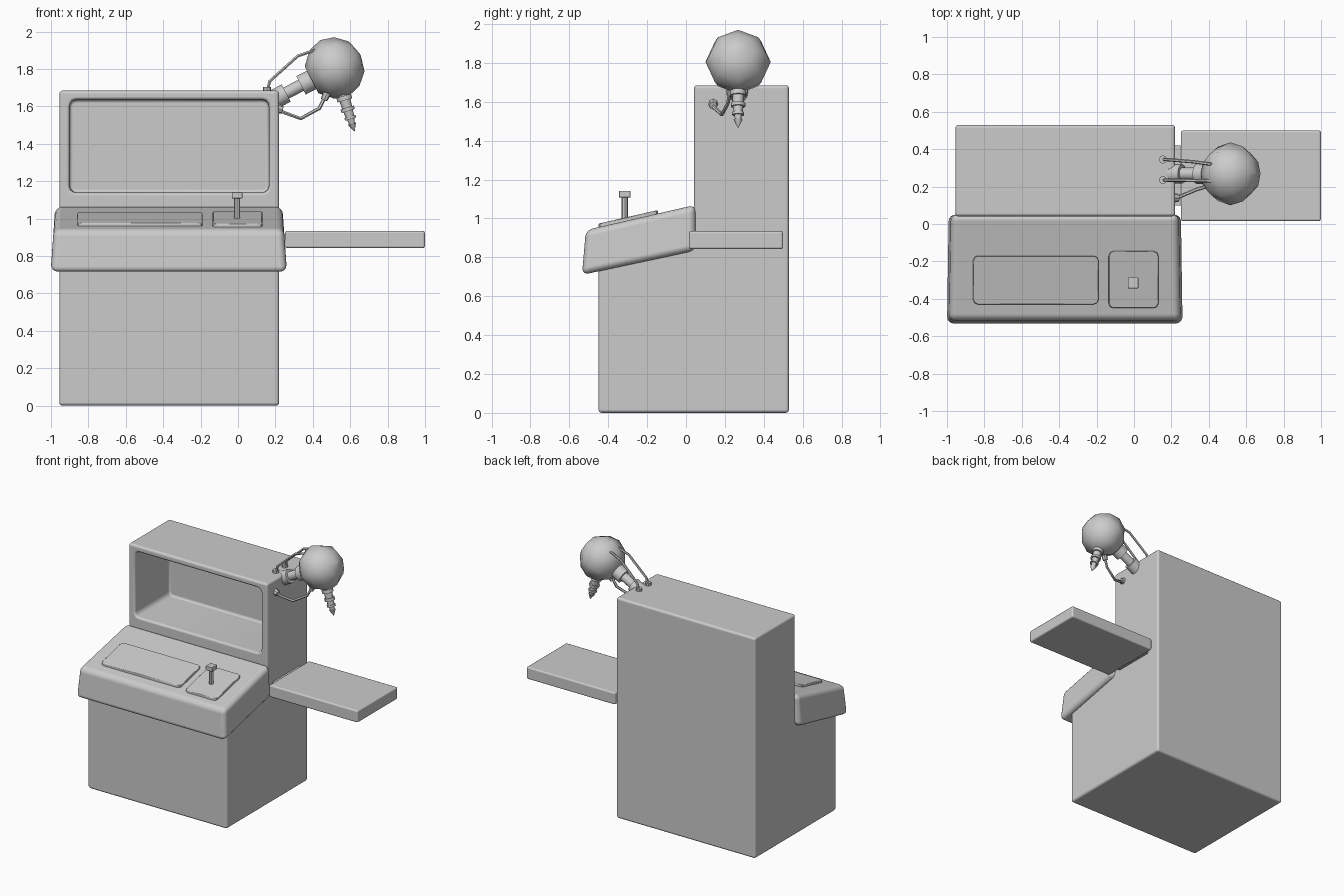
import bpy, bmesh, math
from mathutils import Vector

cube = bpy.data.objects.get("Cube")
if cube:
    bpy.data.objects.remove(cube, do_unlink=True)

GREY = (0.6, 0.6, 0.6, 1)
grey = bpy.data.materials.new("plain grey")
grey.use_nodes = True
grey.diffuse_color = GREY
grey.node_tree.nodes["Principled BSDF"].inputs["Base Color"].default_value = GREY


def activate(ob):
    bpy.ops.object.select_all(action='DESELECT')
    ob.select_set(True)
    bpy.context.view_layer.objects.active = ob


def finish(name, bm, bevel=0, segments=3, angle=40):
    bmesh.ops.recalc_face_normals(bm, faces=bm.faces)
    mesh = bpy.data.meshes.new(name)
    bm.to_mesh(mesh)
    bm.free()
    ob = bpy.data.objects.new(name, mesh)
    bpy.context.collection.objects.link(ob)
    mesh.materials.append(grey)
    activate(ob)
    bpy.ops.object.shade_smooth_by_angle(angle=math.radians(angle))
    if bevel:
        add_bevel(ob, bevel, segments)
    return ob


def add_bevel(ob, width, segments):
    mod = ob.modifiers.new("rounded edges", 'BEVEL')
    mod.width, mod.segments = width, segments
    mod.limit_method, mod.angle_limit = 'ANGLE', math.radians(50)
    mod.harden_normals = True


def prism(points, place, lo, hi):
    """Extrude a 2D outline from lo to hi; place(a, b, depth) gives the position."""
    bm = bmesh.new()
    ends = [[bm.verts.new(place(a, b, d)) for a, b in points] for d in (lo, hi)]
    bm.faces.new(ends[0])
    bm.faces.new(ends[1])
    n = len(points)
    for i in range(n):
        j = (i + 1) % n
        bm.faces.new((ends[0][i], ends[0][j], ends[1][j], ends[1][i]))
    return bm


def rounded(x0, x1, y0, y1, r, steps=3):
    corners = [(x1 - r, y1 - r), (x0 + r, y1 - r), (x0 + r, y0 + r), (x1 - r, y0 + r)]
    out = []
    for k, (cx, cy) in enumerate(corners):
        for s in range(steps + 1):
            t = math.pi / 2 * (k + s / steps)
            out.append((cx + r * math.cos(t), cy + r * math.sin(t)))
    return out


def box(name, x, y, z, bevel=0, segments=2):
    outline = [(x[0], y[0]), (x[1], y[0]), (x[1], y[1]), (x[0], y[1])]
    return finish(name, prism(outline, lambda a, b, d: (a, b, d), *z), bevel, segments)


def lathe(name, origin, axis, profile, sides=12, angle=40):
    """Turn (distance, radius) pairs around an axis through origin."""
    origin, axis = Vector(origin), Vector(axis).normalized()
    side = Vector((0, 1, 0))
    if abs(axis.dot(side)) > 0.9:
        side = Vector((1, 0, 0))
    side = (side - axis * side.dot(axis)).normalized()
    up = axis.cross(side)
    bm = bmesh.new()
    rings = []
    for t, r in profile:
        turns = [2 * math.pi * k / sides for k in range(sides)]
        rings.append([bm.verts.new(origin + axis * t + (side * math.cos(a) + up * math.sin(a)) * r)
                      for a in turns])
    for low, high in zip(rings, rings[1:]):
        for k in range(sides):
            j = (k + 1) % sides
            bm.faces.new((low[k], low[j], high[j], high[k]))
    bm.faces.new(rings[0])
    bm.faces.new(rings[-1])
    return finish(name, bm, angle=angle)


def rod(name, points, radius):
    curve = bpy.data.curves.new(name, 'CURVE')
    curve.dimensions = '3D'
    curve.bevel_depth, curve.bevel_resolution = radius, 1
    curve.use_fill_caps = True
    spline = curve.splines.new('POLY')
    spline.points.add(len(points) - 1)
    for p, co in zip(spline.points, points):
        p.co = (*co, 1)
    ob = bpy.data.objects.new(name, curve)
    bpy.context.collection.objects.link(ob)
    curve.materials.append(grey)
    activate(ob)
    bpy.ops.object.convert(target='MESH')
    bpy.ops.object.shade_smooth_by_angle(angle=math.radians(50))


# Cabinet: L-shaped side profile with a deep screen recess
side_profile = [(-0.45, 0), (0.53, 0), (0.53, 1.685), (0.04, 1.685), (0.04, 0.88), (-0.45, 0.88)]
cabinet = finish("cabinet", prism(side_profile, lambda a, b, d: (d, a, b), -0.955, 0.22))
cutter = finish("screen_recess_cutter",
                prism(rounded(-0.90, 0.165, 1.14, 1.635, 0.035),
                      lambda a, b, d: (a, d, b), -0.1, 0.46))
cutter.hide_render = True
cut = cabinet.modifiers.new("screen recess", 'BOOLEAN')
cut.object, cut.operation, cut.solver = cutter, 'DIFFERENCE', 'EXACT'
activate(cabinet)
bpy.ops.object.modifier_apply(modifier=cut.name)
bpy.data.objects.remove(cutter, do_unlink=True)
add_bevel(cabinet, 0.022, 3)

# Sloping control console, slightly narrower towards the top
console_profile = [(-0.535, 0.71), (-0.515, 0.94), (0.05, 1.07), (0.05, 0.835)]
bm = prism(console_profile, lambda a, b, d: (d, a, b), -1, 1)
for v in bm.verts:
    v.co.x = -0.37 + v.co.x * (0.632 - 0.07 * (v.co.z - 0.71))
bm.faces.ensure_lookup_table()
finish("control_console", bm, 0.035, 4)


# Raised plates and joystick on the slope
def slope(y):
    return 0.945 + 0.228 * (y + 0.5)


for name, x0, x1, y0, y1 in (("button_plate", -0.86, -0.19, -0.43, -0.17),
                             ("joystick_plate", -0.135, 0.13, -0.45, -0.145)):
    finish(name, prism(rounded(x0, x1, y0, y1, 0.025, 2),
                       lambda a, b, d: (a, b, slope(b) + d), -0.02, 0.017), 0.005, 1)
lathe("joystick_shaft", (-0.005, -0.315, 0.98), (0, 0, 1), [(0, 0.017), (0.14, 0.017)], 8)
box("joystick_knob", (-0.033, 0.023), (-0.345, -0.285), (1.108, 1.142), 0.004)

# Side shelf and its mount
box("side_shelf", (0.25, 1.0), (0.015, 0.5), (0.842, 0.935), 0.012)
box("shelf_mount", (0.2, 0.26), (0.1, 0.42), (0.86, 0.915))

# Lamp-like head on a short arm
CENTRE, AIM = (0.515, 0.268, 1.805), (0.887, 0, 0.46)
lathe("head", CENTRE, AIM, [(-0.137, 0.08), (-0.075, 0.145), (0, 0.168), (0.075, 0.147),
                            (0.135, 0.09), (0.157, 0.005)], 8, 60)
lathe("arm_collar", CENTRE, AIM, [(-0.2, 0.055), (-0.12, 0.055)])
lathe("arm", CENTRE, AIM, [(-0.33, 0.033), (-0.18, 0.033)])
lathe("arm_base", CENTRE, AIM, [(-0.36, 0.052), (-0.29, 0.052)])

# Tapered drill below the head
lathe("drill", (0.553, 0.268, 1.695), (0.29, 0, -0.957),
      [(0, 0.03), (0.04, 0.03), (0.04, 0.041), (0.065, 0.041), (0.065, 0.03), (0.105, 0.028),
       (0.105, 0.037), (0.125, 0.037), (0.125, 0.026), (0.155, 0.024), (0.155, 0.031),
       (0.17, 0.031), (0.17, 0.02), (0.195, 0.016), (0.195, 0.023), (0.24, 0.001)])

# Pair of upper linkage rods with end pivots
for name, y0, y1 in (("left", 0.345, 0.32), ("right", 0.235, 0.23)):
    rod(name + "_upper_rod", [(0.155, y0, 1.68), (0.17, y0, 1.735), (0.32, (y0 + y1) / 2, 1.87),
                              (0.41, y1, 1.9), (0.435, y1, 1.87)], 0.009)
    lathe(name + "_rod_foot", (0.155, y0, 1.675), (0, 0, 1), [(0, 0.022), (0.03, 0.022)], 8)
    lathe(name + "_rod_pivot", (0.425, y1, 1.9), (0.5, 0, -0.8), [(0, 0.02), (0.04, 0.02)], 8)

# Lower linkage rod
rod("lower_rod", [(0.22, 0.14, 1.59), (0.24, 0.145, 1.57), (0.335, 0.185, 1.535),
                  (0.435, 0.215, 1.59), (0.475, 0.23, 1.67)], 0.01)
lathe("lower_rod_foot", (0.21, 0.14, 1.59), (0.87, 0, -0.3), [(0, 0.027), (0.03, 0.02)], 8)
lathe("lower_rod_pivot", (0.46, 0.227, 1.635), (0.4, 0.1, 0.9), [(0, 0.018), (0.04, 0.022)], 8)
